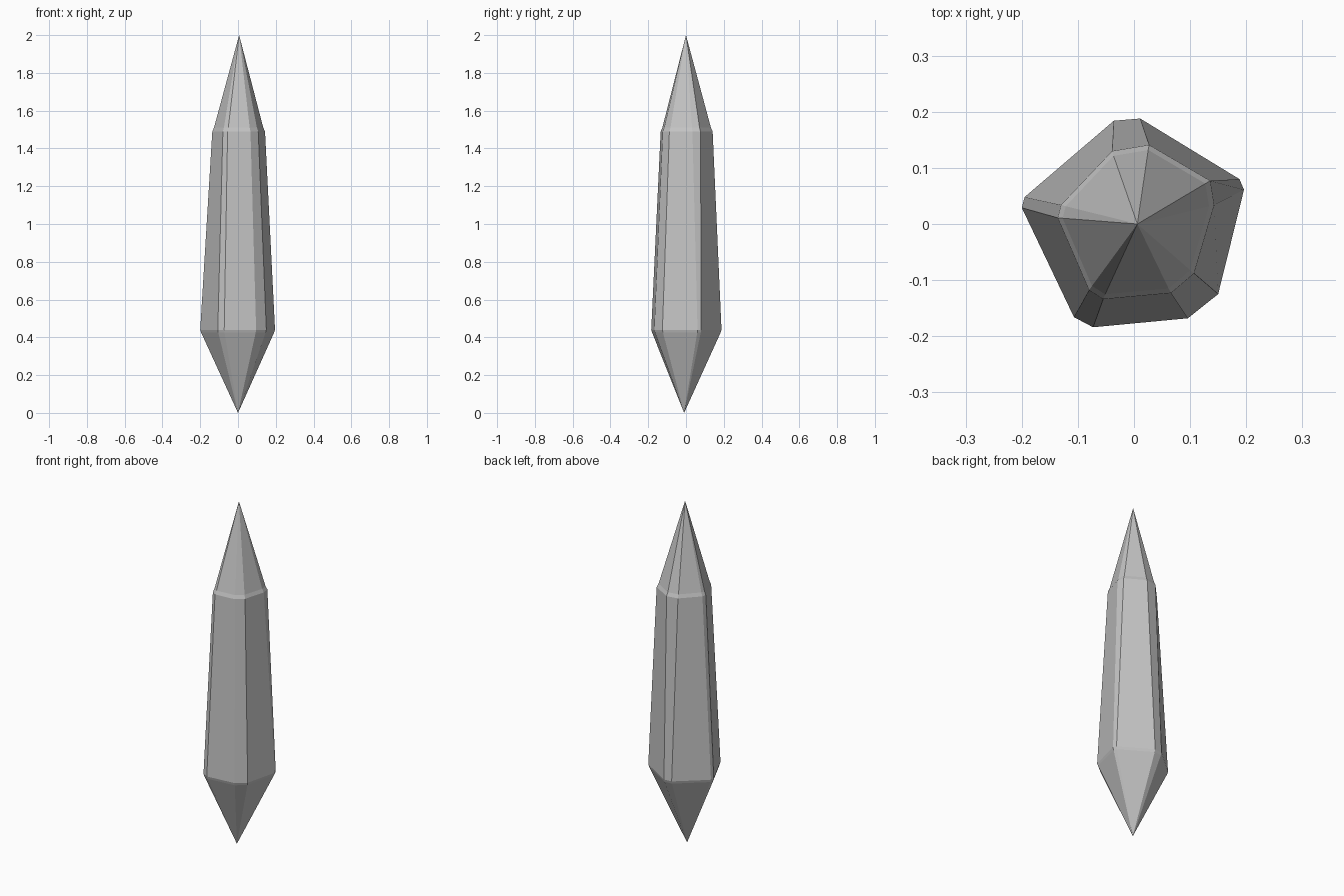
import bpy
import bmesh
from mathutils import Vector

default_cube = bpy.data.objects.get("Cube")
if default_cube:
    bpy.data.objects.remove(default_cube, do_unlink=True)

# Stone material
stone = bpy.data.materials.new("grey_stone")
stone.use_nodes = True
colour = (0.55, 0.55, 0.55, 1)
stone.diffuse_color = colour
stone.node_tree.nodes["Principled BSDF"].inputs["Base Color"].default_value = colour

# Irregular five-sided outlines with cut corners, counter-clockwise from the back
girdle = [(0.011, 0.188), (-0.036, 0.184), (-0.195, 0.048), (-0.2, 0.029),
          (-0.107, -0.166), (-0.073, -0.184), (0.096, -0.168), (0.15, -0.125),
          (0.196, 0.061), (0.188, 0.08)]
shoulder = [(0.027, 0.141), (-0.039, 0.13), (-0.13, 0.034), (-0.136, 0.011),
            (-0.08, -0.118), (-0.055, -0.134), (0.066, -0.123), (0.107, -0.088),
            (0.143, 0.034), (0.136, 0.077)]


def add_ring(bm, outline, z, scale=1):
    """Place an outline at a height, scaled about the axis."""
    return [bm.verts.new((x * scale, y * scale, z)) for x, y in outline]


def bridge(bm, lower, upper):
    """Join two rings with a band of facets."""
    count = len(lower)
    for i in range(count):
        j = (i + 1) % count
        bm.faces.new((lower[i], lower[j], upper[j], upper[i]))


def close_to_point(bm, ring, tip):
    """Close a ring with a pyramid of triangles."""
    apex = bm.verts.new(Vector(tip))
    for i, corner in enumerate(ring):
        bm.faces.new((corner, ring[(i + 1) % len(ring)], apex))


# Crystal: lower point, narrow bevel, tapering shaft, narrow bevel, upper point
bm = bmesh.new()
rings = [
    add_ring(bm, girdle, 0.425, 0.975),
    add_ring(bm, girdle, 0.44),
    add_ring(bm, shoulder, 1.49),
    add_ring(bm, shoulder, 1.51, 0.935),
]
for lower, upper in zip(rings, rings[1:]):
    bridge(bm, lower, upper)
close_to_point(bm, rings[0], (0, -0.01, 0))
close_to_point(bm, rings[-1], (0.006, 0, 2))
bmesh.ops.recalc_face_normals(bm, faces=bm.faces)

mesh = bpy.data.meshes.new("crystal")
bm.to_mesh(mesh)
bm.free()
mesh.materials.append(stone)
crystal = bpy.data.objects.new("crystal", mesh)
bpy.context.collection.objects.link(crystal)
